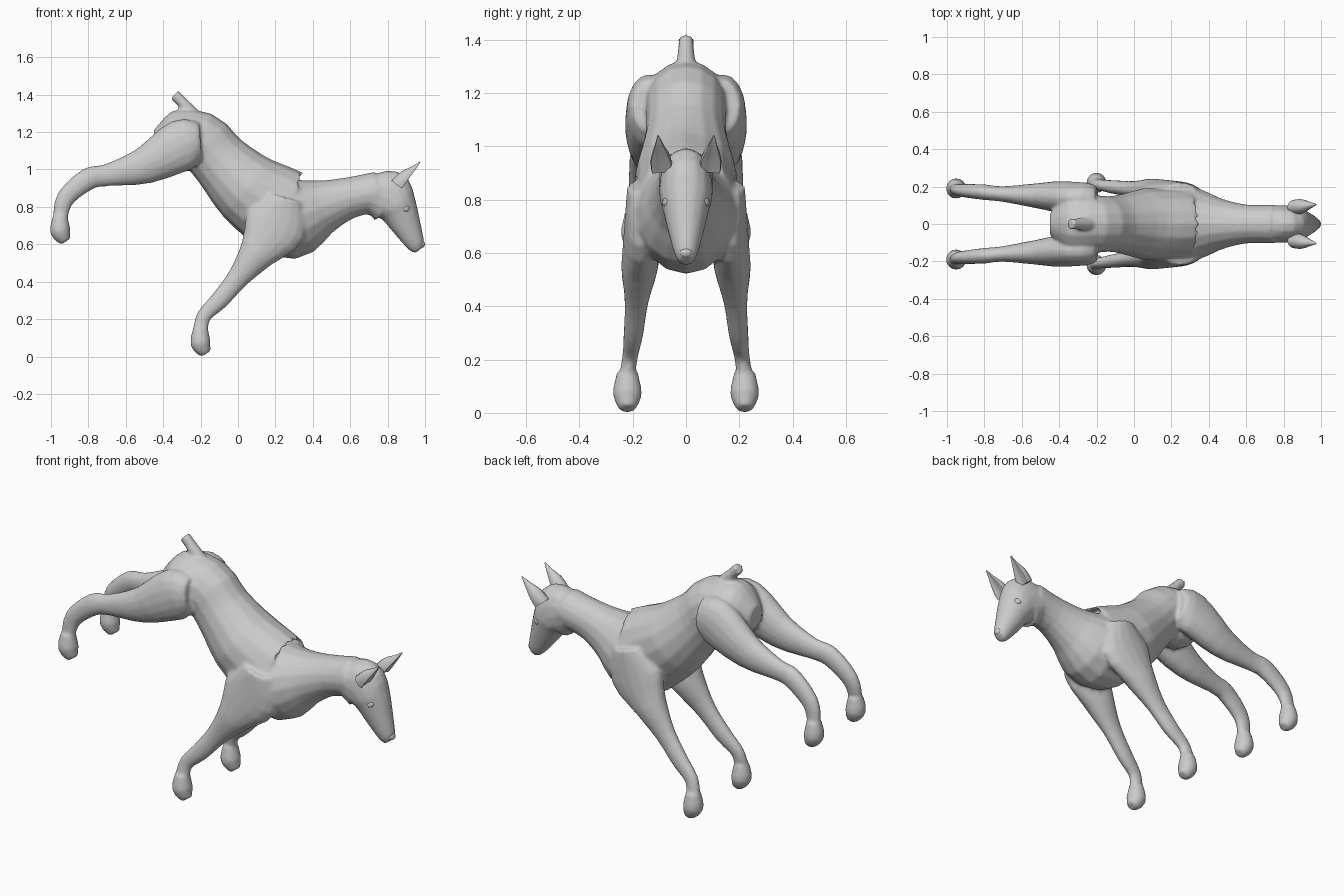
import bpy, bmesh, math
from mathutils import Vector

if "Cube" in bpy.data.objects:
    bpy.data.objects.remove(bpy.data.objects["Cube"])

coat = bpy.data.materials.new("grey_coat")
coat.use_nodes = True
grey = (0.6, 0.6, 0.6, 1)
coat.diffuse_color = grey
coat.node_tree.nodes["Principled BSDF"].inputs["Base Color"].default_value = grey


def spline(joints, steps=3):
    """Smooth curve through joints of x, z and radius."""
    keys = [Vector(joint) for joint in joints]
    keys = [keys[0]] + keys + [keys[-1]]
    curve = []
    for before, start, end, after in zip(keys, keys[1:], keys[2:], keys[3:]):
        leave, arrive = (end - before) / 2, (after - start) / 2
        for step in range(steps):
            t = step / steps
            ease = t * t * (3 - 2 * t)
            curve.append(start.lerp(end, ease)
                         + leave * t * (1 - t) ** 2 - arrive * t * t * (1 - t))
    return curve + [keys[-1]]


def limb(bm, joints, width, widest, near=0, far=0, cup=0, sides=16):
    """Skin oval rings set square to the curve, drifting sideways from near to far."""
    curve = spline(joints)
    last = len(curve) - 1
    rings = []
    for i, (x, z, radius) in enumerate(curve):
        ahead, behind = curve[min(i + 1, last)], curve[max(i - 1, 0)]
        along = (ahead - behind).xy.normalized()
        half = min(radius * width, widest)
        middle = near + (far - near) * i / last
        ring = []
        for k in range(sides):
            angle = math.tau * k / sides
            reach = math.cos(angle)
            reach += cup * max(0, -reach - 0.5)
            ring.append(bm.verts.new((x - along.y * radius * reach,
                                      middle + half * math.sin(angle),
                                      z + along.x * radius * reach)))
        rings.append(ring)
    faces = [bm.faces.new(rings[0]), bm.faces.new(rings[-1])]
    for ring, following in zip(rings, rings[1:]):
        for k in range(sides):
            j = (k + 1) % sides
            faces.append(bm.faces.new((ring[k], ring[j], following[j], following[k])))
    bmesh.ops.recalc_face_normals(bm, faces=faces)


def leg(bm, joints, width, widest, near, far):
    """Mirrored pair of legs, each ending in a broad paw hung from the ankle."""
    x, z, radius = joints[-1]
    paw = [(x, z, radius), (x, z - 0.08, 0.055), (x + 0.03, z - 0.135, 0.03)]
    for side in (1, -1):
        limb(bm, joints, width, widest, side * near, side * far)
        limb(bm, paw, 1, widest, side * far, side * far)


def finish(name, bm, angle=180):
    mesh = bpy.data.meshes.new(name)
    bm.to_mesh(mesh)
    bm.free()
    mesh.materials.append(coat)
    ob = bpy.data.objects.new(name, mesh)
    bpy.context.collection.objects.link(ob)
    bpy.ops.object.select_all(action='DESELECT')
    ob.select_set(True)
    bpy.context.view_layer.objects.active = ob
    bpy.ops.object.shade_smooth_by_angle(angle=math.radians(angle))
    return ob


def ball(name, location, radius, scale):
    bm = bmesh.new()
    bmesh.ops.create_uvsphere(bm, u_segments=12, v_segments=8, radius=radius)
    ob = finish(name, bm)
    ob.location, ob.scale = location, scale
    return ob


bm = bmesh.new()

# Rump, waist, ribcage and neck
limb(bm, [(-.45, 1.15, .06), (-.35, 1.15, .16), (-.2, 1.15, .16), (-.1, 1.05, .16),
          (.05, .9, .2), (.2, .8, .23), (.3, .75, .23), (.45, .8, .15),
          (.6, .85, .11), (.75, .88, .11)], width=0.95, widest=0.19)

# Skull tapering to the muzzle
limb(bm, [(.7, .87, .1), (.8, .85, .15), (.85, .8, .11), (.9, .7, .08),
          (.95, .6, .05), (.97, .57, .03)], width=0.9, widest=0.1)

# Docked tail
limb(bm, [(-.25, 1.3, .04), (-.3, 1.36, .03), (-.34, 1.4, .03)], width=1, widest=0.035)

# Thigh, hock and hind paw
leg(bm, [(-.2, 1.15, .1), (-.3, 1.13, .14), (-.5, 1.02, .1), (-.7, .97, .06),
         (-.8, .95, .06), (-.92, .85, .05), (-.95, .75, .04)],
    width=0.7, widest=0.085, near=0.13, far=0.19)

# Shoulder, forearm and front paw
leg(bm, [(.25, .85, .1), (.2, .7, .17), (.1, .55, .1), (0, .42, .06),
         (-.1, .3, .05), (-.18, .22, .04), (-.2, .15, .04)],
    width=0.75, widest=0.07, near=0.15, far=0.22)

# Blend the parts into one continuous skin
body = finish("body", bm)
skin = body.modifiers.new("skin", 'REMESH')
skin.mode = 'VOXEL'
skin.voxel_size = 0.01
skin.use_smooth_shade = True
relax = body.modifiers.new("relax", 'SMOOTH')
relax.factor = 0.5
relax.iterations = 5

# Cupped pricked ears and almond eyes
for side, name in ((1, "left"), (-1, "right")):
    bm = bmesh.new()
    limb(bm, [(.86, .91, .05), (.9, .96, .04), (.94, 1, .02), (.975, 1.04, .003)],
         width=0.9, widest=0.04, near=side * 0.09, far=side * 0.105, cup=1.5)
    finish(name + "_ear", bm, angle=50)
    eye = ball(name + "_eye", (.9, side * .075, .79), 0.02, (1, 0.6, 0.8))
    eye.rotation_euler = (0, math.radians(-35), side * math.radians(-30))

# Nose pad
ball("nose", (.98, 0, .6), 0.025, (0.8, 1, 0.8))
